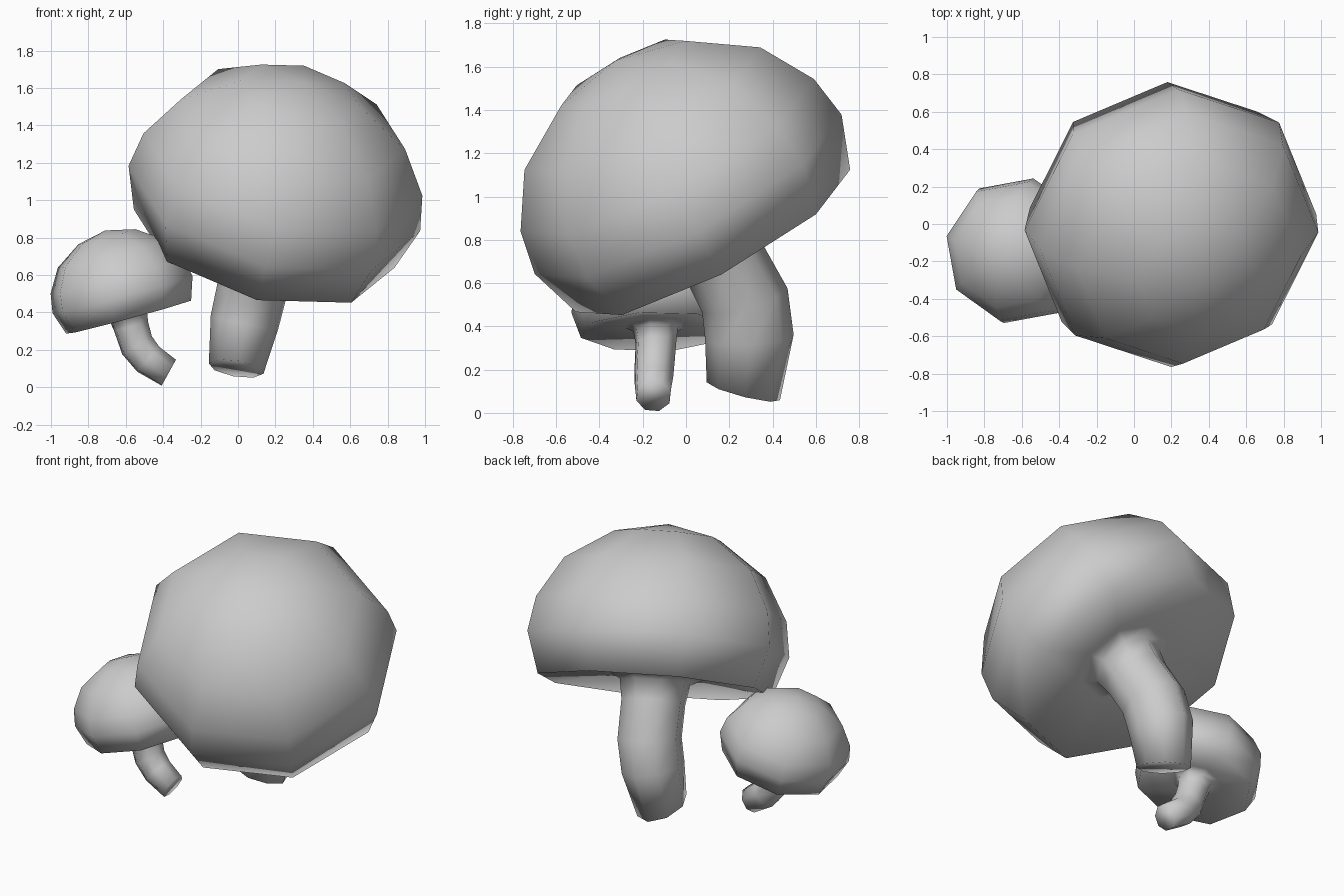
import bpy, bmesh, math
from mathutils import Vector

if "Cube" in bpy.data.objects:
    bpy.data.objects.remove(bpy.data.objects["Cube"])

SIDES = 8

# cap profile: (height along axis, radius), from under the cap up over the dome
CAP = [(-0.10, 0.195), (0.02, 0.215), (0.06, 0.29), (0.0, 0.715),
       (0.25, 0.80), (0.46, 0.765), (0.71, 0.615), (0.90, 0.325)]


def loft(name, sections, ref, tip):
    """Skin octagonal rings given as (centre, normal, radius, width factor)."""
    bm = bmesh.new()
    rings = []
    for c, n, r, w in sections:
        n = Vector(n).normalized()
        u = (Vector(ref) - n * n.dot(Vector(ref))).normalized()
        v = n.cross(u)
        rings.append([bm.verts.new(Vector(c) + r * (u * w * math.cos(a) + v * math.sin(a)))
                      for a in (2 * math.pi * i / SIDES for i in range(SIDES))])
    for lo, hi in zip(rings, rings[1:]):
        for i in range(SIDES):
            j = (i + 1) % SIDES
            bm.faces.new((lo[i], lo[j], hi[j], hi[i]))
    bm.faces.new(rings[0][::-1])
    t = bm.verts.new(tip)
    for i in range(SIDES):
        bm.faces.new((rings[-1][i], rings[-1][(i + 1) % SIDES], t))
    bmesh.ops.recalc_face_normals(bm, faces=bm.faces)
    for f in bm.faces:
        f.smooth = True
    me = bpy.data.meshes.new(name)
    bm.to_mesh(me)
    bm.free()
    bpy.context.collection.objects.link(bpy.data.objects.new(name, me))


def mushroom(name, base, axis, ref, s, stem):
    """Bent stem flowing into a tilted cap, as one continuous skin."""
    base, axis = Vector(base), Vector(axis).normalized()
    cap = [(base + axis * h * s, axis, r * s, 1.0) for h, r in CAP]
    loft(name, stem + cap, ref, base + axis * 0.97 * s)


# tall mushroom leaning forward
mushroom("large_mushroom", (0.14, 0.125, 0.795), (0.22, -0.465, 0.87), (0.975, 0.045, -0.2), 1.0,
         [((-0.01, 0.265, 0.10), (0.17, 0.25, 0.96), 0.175, 0.85),
          ((0.035, 0.293, 0.35), (0.2, -0.05, 0.97), 0.205, 0.9),
          ((0.075, 0.272, 0.52), (0.2, -0.27, 0.95), 0.205, 0.92)])

# small mushroom leaning outward
mushroom("small_mushroom", (-0.585, -0.14, 0.375), (-0.26, -0.025, 0.965), (0.97, -0.22, 0.26), 0.495,
         [((-0.37, -0.15, 0.078), (-0.87, 0.0, 0.48), 0.083, 1.0),
          ((-0.48, -0.148, 0.15), (-0.74, 0.0, 0.67), 0.092, 1.0),
          ((-0.54, -0.145, 0.225), (-0.52, 0.0, 0.85), 0.095, 1.0)])
